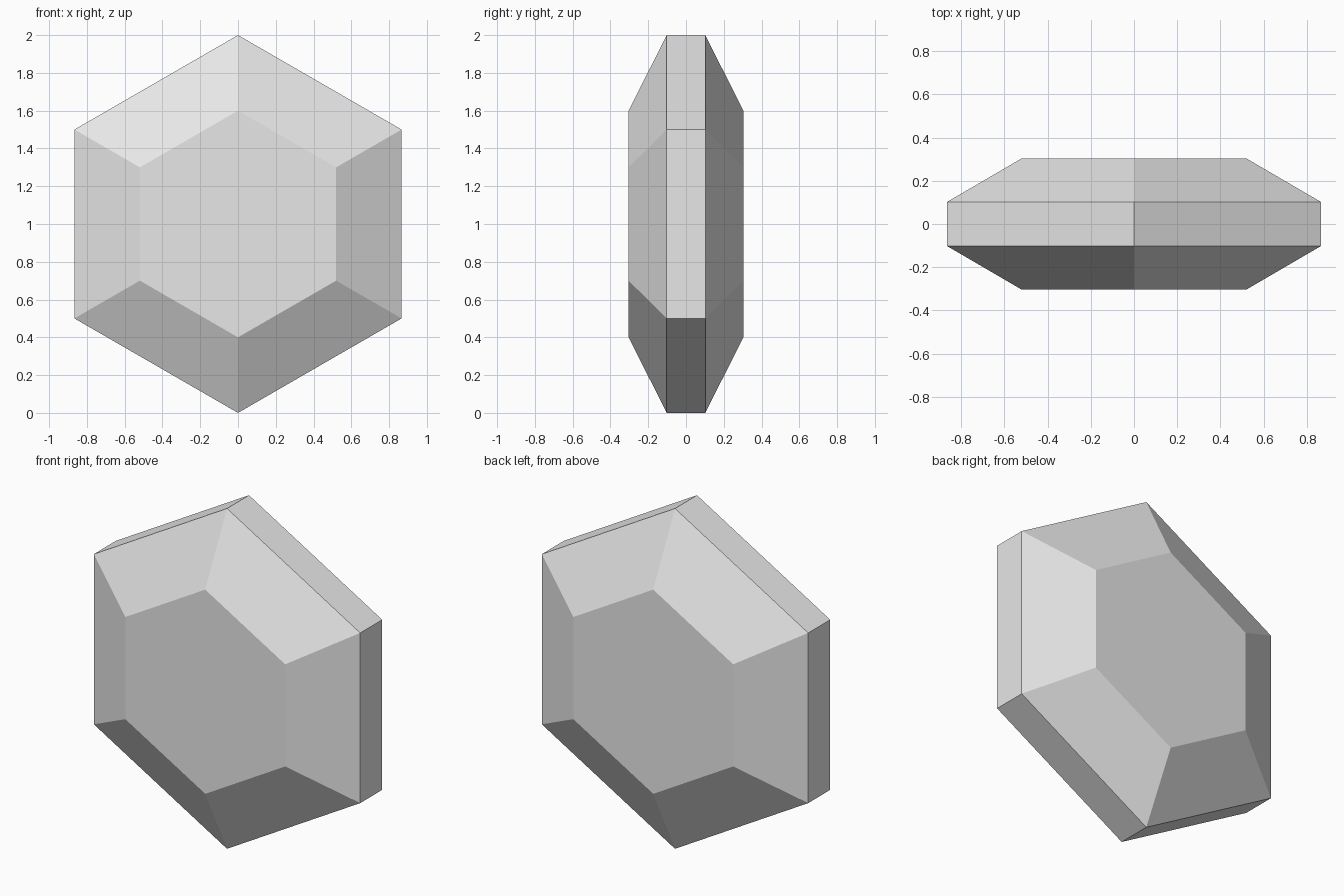
import bpy
import bmesh
from math import cos, sin, pi

cube = bpy.data.objects.get("Cube")
if cube:
    bpy.data.objects.remove(cube, do_unlink=True)

SIDES = 6
CENTRE_Z = 1.0
# Depth and corner radius of each ring, front to back
PROFILE = [(-0.304, 0.6), (-0.102, 1.0), (0.102, 1.0), (0.304, 0.6)]

# Plain grey material
grey = bpy.data.materials.new("light_grey")
grey.use_nodes = True
colour = (0.8, 0.8, 0.8, 1.0)
grey.diffuse_color = colour
grey.node_tree.nodes["Principled BSDF"].inputs["Base Color"].default_value = colour


def hexagon_ring(bm, y, radius):
    """Pointed-top ring of corners facing along y."""
    angles = [pi / 2 + 2 * pi * i / SIDES for i in range(SIDES)]
    return [bm.verts.new((radius * cos(a), y, CENTRE_Z + radius * sin(a)))
            for a in angles]


# Cut gem: flat front and back tables, bevelled facets and a straight girdle
bm = bmesh.new()
rings = [hexagon_ring(bm, y, r) for y, r in PROFILE]
for near, far in zip(rings, rings[1:]):
    for i in range(SIDES):
        j = (i + 1) % SIDES
        bm.faces.new((near[i], near[j], far[j], far[i]))
bm.faces.new(rings[0])
bm.faces.new(rings[-1])
bmesh.ops.recalc_face_normals(bm, faces=bm.faces)

mesh = bpy.data.meshes.new("hexagonal_gem")
bm.to_mesh(mesh)
bm.free()
mesh.materials.append(grey)
gem = bpy.data.objects.new("hexagonal_gem", mesh)
bpy.context.collection.objects.link(gem)
